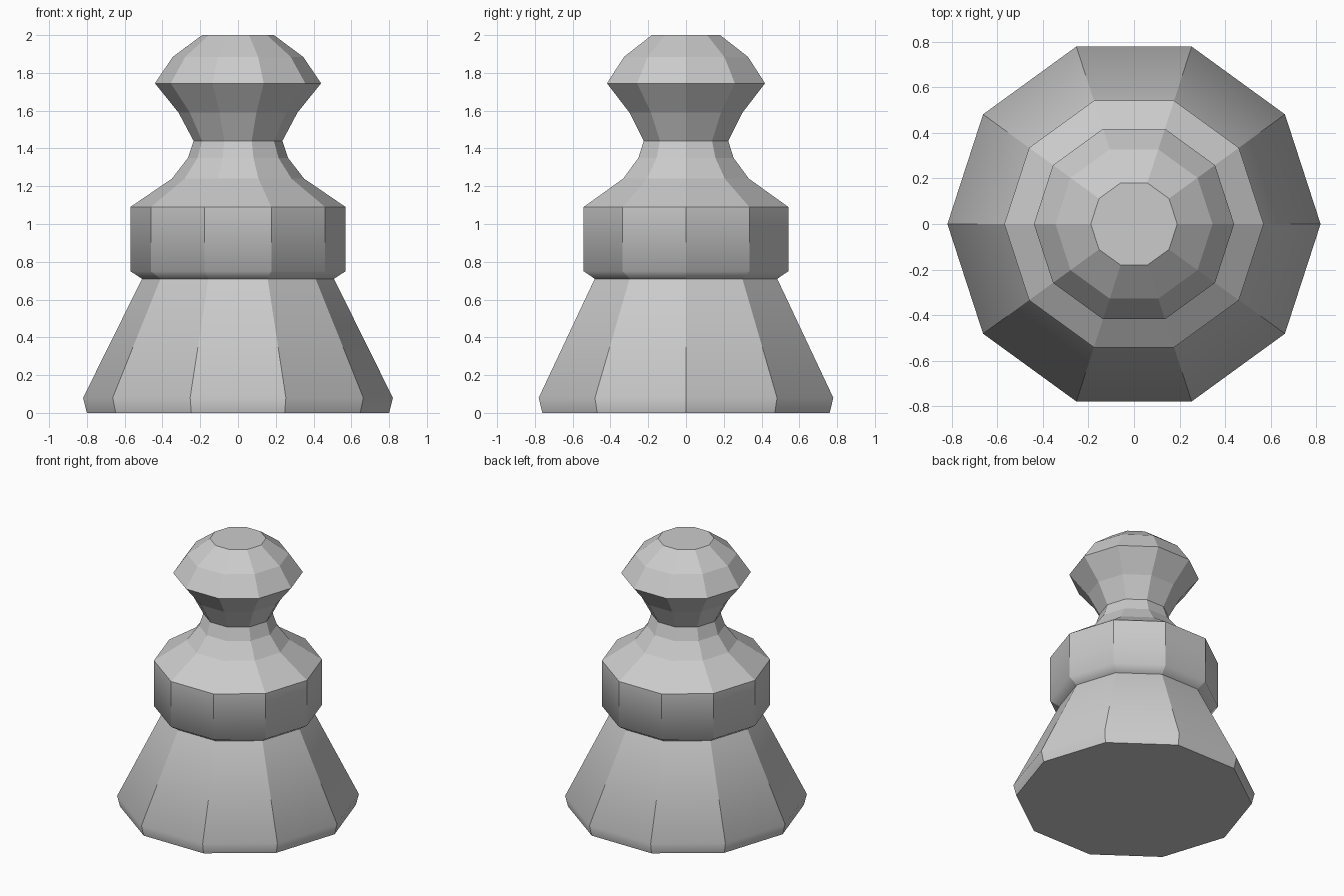
import bpy, bmesh
from math import cos, sin, pi

if "Cube" in bpy.data.objects:
    bpy.data.objects.remove(bpy.data.objects["Cube"])

SIDES = 10

# Profile from foot to crown: (corner radius, height, soft edge ring)
PROFILE = [
    (0.80, 0.00, False),    # foot
    (0.82, 0.08, True),
    (0.508, 0.71, False),   # top of skirt
    (0.57, 0.75, True),     # collar band
    (0.57, 1.09, False),
    (0.35, 1.24, False),    # shoulder
    (0.265, 1.35, False),
    (0.235, 1.44, False),   # neck
    (0.315, 1.59, False),
    (0.44, 1.745, False),   # widest part of head
    (0.345, 1.885, False),
    (0.19, 2.00, False),    # crown
]


def turned_part(name, profile, sides):
    bm = bmesh.new()
    rings = [[bm.verts.new((r * cos(2 * pi * i / sides), r * sin(2 * pi * i / sides), z))
              for i in range(sides)] for r, z, _ in profile]
    for low, high in zip(rings, rings[1:]):
        for i in range(sides):
            j = (i + 1) % sides
            bm.faces.new((low[i], low[j], high[j], high[i]))
    bm.faces.new(rings[0][::-1])
    bm.faces.new(rings[-1])
    # Crisp facets everywhere except along the soft rings
    for face in bm.faces:
        face.smooth = True
    for edge in bm.edges:
        edge.smooth = False
    for ring, (_, _, soft) in zip(rings, profile):
        if soft:
            for i in range(sides):
                bm.edges.get((ring[i], ring[(i + 1) % sides])).smooth = True
    mesh = bpy.data.meshes.new(name)
    bm.to_mesh(mesh)
    bm.free()
    obj = bpy.data.objects.new(name, mesh)
    bpy.context.collection.objects.link(obj)
    return obj


turned_part("pawn_body", PROFILE, SIDES)
